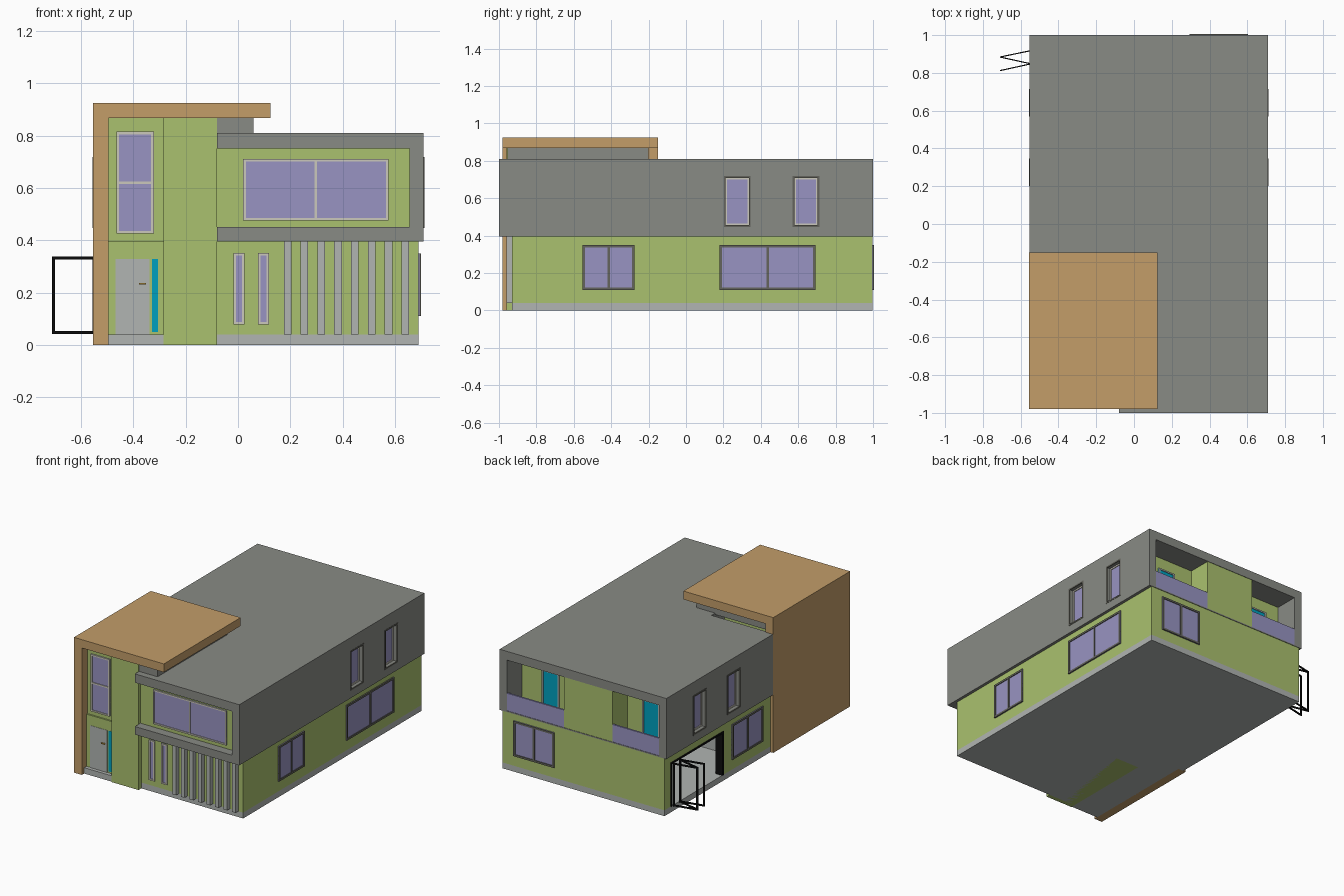
import bpy, math
from mathutils import Vector

if "Cube" in bpy.data.objects:
    bpy.data.objects.remove(bpy.data.objects["Cube"])


def material(name, r, g, b):
    lin = lambda c: ((c / 255 + 0.055) / 1.055) ** 2.4 if c > 10 else c / 255 / 12.92
    m = bpy.data.materials.new(name)
    m.diffuse_color = (lin(r), lin(g), lin(b), 1)
    m.use_nodes = True
    m.node_tree.nodes["Principled BSDF"].inputs["Base Color"].default_value = m.diffuse_color
    return m


GREEN = material("green_render", 170, 193, 110)
GREY = material("roof_grey", 137, 139, 133)
TAN = material("timber_tan", 195, 157, 105)
GLASS = material("lilac_glass", 152, 148, 194)
LIGHT = material("light_grey", 177, 181, 178)
FRAME = material("window_frame", 203, 200, 188)
DARK = material("dark_frame", 100, 100, 92)
TEAL = material("teal_glass", 0, 160, 190)
BLACK = material("black_metal", 12, 12, 12)
GOLD = material("brass", 200, 160, 70)


def box(name, mat, x0, x1, y0, y1, z0, z1):
    v = [(x, y, z) for x in (x0, x1) for y in (y0, y1) for z in (z0, z1)]
    f = [(0, 1, 3, 2), (4, 6, 7, 5), (0, 4, 5, 1), (2, 3, 7, 6), (0, 2, 6, 4), (1, 5, 7, 3)]
    me = bpy.data.meshes.new(name)
    me.from_pydata(v, [], f)
    me.materials.append(mat)
    ob = bpy.data.objects.new(name, me)
    bpy.context.collection.objects.link(ob)
    return ob


def cut(ob, mat, *bounds):
    """Subtract a box; the cut faces take the given material."""
    cutter = box("cutter", mat, *bounds)
    mod = ob.modifiers.new("cut", 'BOOLEAN')
    mod.object, mod.operation, mod.solver = cutter, 'DIFFERENCE', 'EXACT'
    mod.material_mode = 'TRANSFER'
    dg = bpy.context.evaluated_depsgraph_get()
    me = bpy.data.meshes.new_from_object(ob.evaluated_get(dg))
    ob.modifiers.clear()
    ob.data = me
    bpy.data.objects.remove(cutter)


def wall_box(name, mat, axis, pos, out, a0, a1, z0, z1):
    """Plate on a wall plane: axis is the wall normal, out the signed thickness."""
    p, q = sorted((pos, pos + out))
    if axis == 'x':
        return box(name, mat, p, q, a0, a1, z0, z1)
    return box(name, mat, a0, a1, p, q, z0, z1)


def window(name, axis, pos, side, a0, a1, z0, z1, panes=1, frame=FRAME, glass=GLASS, rows=1, w=0.01):
    wall_box(name + "_glass", glass, axis, pos, side * 0.004, a0, a1, z0, z1)
    d = side * 0.009
    for i in range(panes + 1):
        c = a0 + w / 2 + (a1 - a0 - w) * i / panes
        wall_box(name + "_stile", frame, axis, pos, d, c - w / 2, c + w / 2, z0, z1)
    for i in range(rows + 1):
        c = z0 + w / 2 + (z1 - z0 - w) * i / rows
        wall_box(name + "_rail", frame, axis, pos, d, a0, a1, c - w / 2, c + w / 2)


# Ground floor: plinth, walls, open garden room on the left
box("plinth", LIGHT, -0.535, 0.69, -0.93, 0.997, 0, 0.04)
ground = box("ground_walls", GREEN, -0.535, 0.69, -0.93, 0.997, 0.04, 0.397)
cut(ground, LIGHT, -0.49, 0.05, 0.1, 0.95, 0.03, 0.37)
cut(ground, LIGHT, -0.6, -0.48, 0.36, 0.93, 0.03, 0.34)

# Upper floor: grey shell with front recess, balcony recess and window niches
upper = box("upper_shell", GREY, -0.08, 0.71, -1, 1, 0.395, 0.81)
cut(upper, GREY, -0.2, 0.655, -1.1, -0.935, 0.45, 0.75)
cut(upper, GREY, -0.2, 0.655, 0.83, 1.1, 0.403, 0.75)
upper_left = box("upper_shell_left", GREY, -0.552, -0.08, -0.16, 1, 0.395, 0.81)
cut(upper_left, GREY, -0.495, 0, 0.83, 1.1, 0.403, 0.75)
for y0, y1 in ((0.21, 0.338), (0.578, 0.706)):
    cut(upper, GREY, 0.675, 0.8, y0, y1, 0.455, 0.71)
    cut(upper_left, GREY, -0.7, -0.517, y0, y1, 0.455, 0.71)
    window("upper_right_window", 'x', 0.675, 1, y0, y1, 0.455, 0.71, frame=FRAME)
    window("upper_left_window", 'x', -0.517, -1, y0, y1, 0.455, 0.71, frame=FRAME)
    for x0, x1 in ((0.704, 0.714), (-0.556, -0.546)):
        for ya, yb in ((y0 - 0.008, y0 + 0.002), (y1 - 0.002, y1 + 0.008)):
            box("niche_trim", DARK, x0, min(x1, 0.712), ya, yb, 0.447, 0.718)
        for za in (0.447, 0.708):
            box("niche_trim", DARK, x0, min(x1, 0.712), y0, y1, za, za + 0.01)

# Front upper panel and wide window
box("front_panel", GREEN, -0.08, 0.655, -0.94, -0.93, 0.45, 0.75)
window("front_wide_window", 'y', -0.94, -1, 0.02, 0.575, 0.475, 0.71, panes=2)

# Balconies at the back
box("balcony_wall", GREEN, -0.495, 0.655, 0.825, 0.836, 0.403, 0.75)
box("balcony_divider", GREEN, -0.143, 0.225, 0.83, 0.997, 0.397, 0.75)
for x0, x1, d0, d1 in ((0.225, 0.655, 0.37, 0.5), (-0.495, -0.143, -0.39, -0.26)):
    box("balcony_rail_glass", GLASS, x0, x1, 0.985, 0.997, 0.4, 0.522)
    window("balcony_door", 'y', 0.836, 1, d0, d1, 0.404, 0.67, glass=TEAL, frame=LIGHT)

# Entry tower: recessed wall, projecting pier, grey parapet
box("tower", GREEN, -0.5, -0.08, -0.92, -0.3, 0.04, 0.87)
box("pier", GREEN, -0.285, -0.08, -0.96, -0.3, 0, 0.87)
box("parapet", GREY, -0.5, 0.06, -0.915, -0.2, 0.8, 0.87)
box("parapet_front", GREY, -0.2, 0.06, -0.955, -0.9, 0.8, 0.87)

# Timber side wall and flat canopy
box("timber_wall", TAN, -0.555, -0.495, -0.98, -0.15, 0, 0.925)
box("timber_canopy", TAN, -0.5, 0.125, -0.98, -0.15, 0.868, 0.925)

# Entrance
box("entry_step", LIGHT, -0.5, -0.285, -0.955, -0.91, 0, 0.04)
window("entry_window", 'y', -0.92, -1, -0.465, -0.322, 0.425, 0.815, rows=2)
box("door_surround", FRAME, -0.477, -0.297, -0.926, -0.91, 0.04, 0.336)
box("front_door", LIGHT, -0.468, -0.338, -0.932, -0.91, 0.04, 0.328)
box("door_sidelight", TEAL, -0.328, -0.306, -0.931, -0.91, 0.05, 0.328)
box("door_handle", GOLD, -0.378, -0.352, -0.942, -0.932, 0.23, 0.236)

# Front ground floor: slit windows and vertical slats
for x in (-0.018, 0.076):
    window("slit_window", 'y', -0.93, -1, x, x + 0.043, 0.078, 0.352)
for i in range(8):
    x = 0.175 + i * 0.0643
    box("slat", LIGHT, x, x + 0.029, -0.96, -0.93, 0.04, 0.397)

# Side and back ground windows
for y0, y1 in ((-0.553, -0.275), (0.18, 0.693)):
    window("right_window", 'x', 0.69, 1, y0, y1, 0.11, 0.35, panes=2, frame=DARK, w=0.013)
window("left_window", 'x', -0.535, -1, -0.06, 0.27, 0.11, 0.35, panes=2, frame=DARK, w=0.013)
window("back_window", 'y', 0.997, 1, 0.295, 0.604, 0.11, 0.35, panes=2, frame=DARK, w=0.013)

# Black door lining of the garden room
for y0 in (0.36, 0.915):
    box("opening_jamb", BLACK, -0.54, -0.485, y0, y0 + 0.015, 0.04, 0.34)
box("opening_head", BLACK, -0.54, -0.485, 0.36, 0.93, 0.328, 0.34)


# Folding door leaves: open black frames in a zigzag
zigzag = [(-0.545, 0.918), (-0.71, 0.884), (-0.545, 0.848), (-0.71, 0.812)]
for (xa, ya), (xb, yb) in zip(zigzag, zigzag[1:]):
    length = math.hypot(xb - xa, yb - ya)
    t, h = 0.011, 0.003
    bars = [(0, t, 0.042, 0.338), (length - t, length, 0.042, 0.338),
            (0, length, 0.042, 0.042 + t), (0, length, 0.338 - t, 0.338)]
    for a, b, z0, z1 in bars:
        bar = box("folding_leaf", BLACK, a, b, -h, h, z0, z1)
        bar.location = Vector((xa, ya, 0))
        bar.rotation_euler.z = math.atan2(yb - ya, xb - xa)
